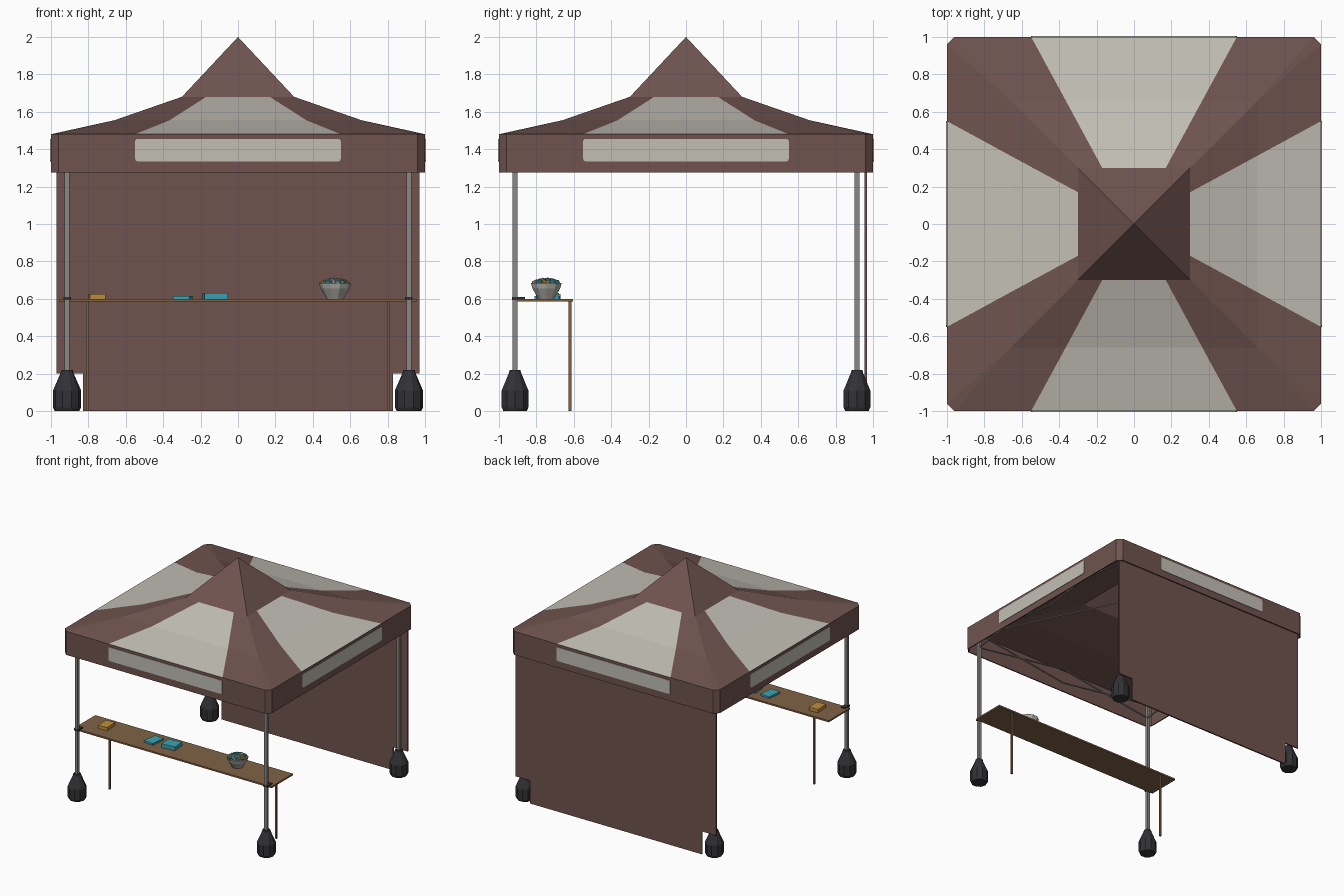
import bpy, bmesh, math, random
from mathutils import Matrix, Vector

if "Cube" in bpy.data.objects:
    bpy.data.objects.remove(bpy.data.objects["Cube"], do_unlink=True)


def material(name, r, g, b):
    m = bpy.data.materials.new(name)
    m.use_nodes = True
    m.diffuse_color = (r, g, b, 1)
    bsdf = m.node_tree.nodes["Principled BSDF"]
    bsdf.inputs["Base Color"].default_value = (r, g, b, 1)
    bsdf.inputs["Roughness"].default_value = 0.8
    return m


BROWN = material("brown canvas", 0.16, 0.088, 0.078)
PALE = material("pale panel", 0.54, 0.52, 0.46)
METAL = material("grey metal", 0.26, 0.25, 0.23)
DARK = material("charcoal", 0.032, 0.032, 0.038)
WOOD = material("wood", 0.22, 0.125, 0.06)
ORANGE = material("orange", 0.52, 0.27, 0.05)
TEAL = material("teal", 0.045, 0.36, 0.45)
BOWL = material("bowl grey", 0.43, 0.42, 0.39)


def finish(name, bm, *mats):
    mesh = bpy.data.meshes.new(name)
    bm.to_mesh(mesh)
    bm.free()
    for m in mats:
        mesh.materials.append(m)
    ob = bpy.data.objects.new(name, mesh)
    bpy.context.collection.objects.link(ob)
    return ob


def box(name, mat, center, size, turn=0, bevel_y=0):
    bm = bmesh.new()
    bmesh.ops.create_cube(bm, size=1)
    bmesh.ops.scale(bm, vec=size, verts=bm.verts)
    if bevel_y:
        edges = [e for e in bm.edges if abs((e.verts[0].co - e.verts[1].co).normalized().y) > 0.9]
        bmesh.ops.bevel(bm, geom=edges, offset=bevel_y, segments=3, profile=0.5, affect='EDGES')
    ob = finish(name, bm, mat)
    ob.matrix_world = Matrix.Translation(center) @ Matrix.Rotation(turn, 4, 'Z')
    return ob


def bar(name, a, b, radius=0.007):
    a, b = Vector(a), Vector(b)
    bm = bmesh.new()
    bmesh.ops.create_cone(bm, cap_ends=True, segments=6, radius1=radius, radius2=radius, depth=(b - a).length)
    ob = finish(name, bm, METAL)
    ob.matrix_world = Matrix.Translation((a + b) / 2) @ (b - a).to_track_quat('Z', 'Y').to_matrix().to_4x4()
    return ob


def lathe(name, mat, profile, center, sides):
    bm = bmesh.new()
    rings = [[bm.verts.new((r * math.cos(math.tau * i / sides), r * math.sin(math.tau * i / sides), z))
              for i in range(sides)] for r, z in profile]
    for low, high in zip(rings, rings[1:]):
        for i in range(sides):
            j = (i + 1) % sides
            bm.faces.new((low[i], low[j], high[j], high[i]))
    bm.faces.new(rings[0][::-1])
    bm.faces.new(rings[-1])
    ob = finish(name, bm, mat)
    ob.location = center
    return ob


# Canopy: rings of (half width, panel half width, distance out, height), repeated on four sides
RINGS = [(0.96, 0.55, 1, 1.275), (0.96, 0.55, 1, 1.48), (0.66, 0.365, 0.66, 1.555), (0.3, 0.17, 0.3, 1.68)]
bm = bmesh.new()
for side in range(4):
    spin = Matrix.Rotation(side * math.pi / 2, 3, 'Z')

    def face(points, index):
        f = bm.faces.new([bm.verts.new(spin @ Vector(p)) for p in points])
        f.material_index = index

    def row(ring):
        w, p, out, z = ring
        return [(x, -out, z) for x in (-w, -p, p, w)]

    for level, (low, high) in enumerate(zip(RINGS, RINGS[1:])):
        a, b = row(low), row(high)
        for i in range(3):
            face((a[i], a[i + 1], b[i + 1], b[i]), 0 if i == 1 and level > 0 else 1)
    top = row(RINGS[-1])
    for i in range(3):
        face((top[i], top[i + 1], (0, 0, 2)), 1)
    # Cut corner of the valance and eave
    lo, hi = RINGS[0][3], RINGS[1][3]
    face(((0.96, -1, lo), (1, -0.96, lo), (1, -0.96, hi), (0.96, -1, hi)), 1)
    face(((0.96, -1, hi), (1, -0.96, hi), (0.66, -0.66, RINGS[2][3])), 1)
bmesh.ops.remove_doubles(bm, verts=bm.verts, dist=0.0005)
canopy = finish("canopy", bm, PALE, BROWN)
shell = canopy.modifiers.new("cloth thickness", 'SOLIDIFY')
shell.thickness = 0.01
shell.offset = -1
shell.material_offset = 1

# Pale plates on the valance
for side, label in enumerate(("front", "left", "back", "right")):
    turn = side * math.pi / 2
    center = Matrix.Rotation(turn, 3, 'Z') @ Vector((0, -1.001, 1.395))
    box(label + "_valance_panel", PALE, center, (1.1, 0.006, 0.12), turn, bevel_y=0.014)

# Back wall with cut-outs around the leg weights
bm = bmesh.new()
half = [(0.83, 0), (0.83, 0.2), (0.97, 0.2), (0.97, 1.3)]
outline = half + [(-x, z) for x, z in reversed(half)]
wall = bm.faces.new([bm.verts.new((x, 0.955, z)) for x, z in outline])
grown = bmesh.ops.extrude_face_region(bm, geom=[wall])["geom"]
bmesh.ops.translate(bm, vec=(0, 0.013, 0), verts=[g for g in grown if isinstance(g, bmesh.types.BMVert)])
bmesh.ops.recalc_face_normals(bm, faces=bm.faces)
finish("back_wall", bm, BROWN)

# Posts, weights and roof rafters
P = 0.914
WEIGHT = [(0.066, 0), (0.075, 0.02), (0.075, 0.11), (0.034, 0.205), (0.03, 0.22)]
for sx, xname in ((1, "left"), (-1, "right")):
    for sy, yname in ((-1, "front"), (1, "back")):
        tag = yname + "_" + xname
        box(tag + "_post", METAL, (sx * P, sy * P, 0.73), (0.026, 0.026, 1.44))
        lathe(tag + "_weight", DARK, WEIGHT, (sx * P, sy * P, 0), 10)
        bar(tag + "_rafter", (sx * P, sy * P, 1.43), (0, 0, 1.7))
bar("centre_pole", (0, 0, 1.66), (0, 0, 1.96), 0.012)

# Scissor trusses between the posts
for side in range(4):
    spin = Matrix.Rotation(side * math.pi / 2, 3, 'Z')
    for s in (-1, 1):
        for za, zb in ((1.3, 1.43), (1.43, 1.3)):
            bar("truss_bar", spin @ Vector((s * P, -P, za)), spin @ Vector((0, -P, zb)))

# Counter with two legs, clamped to the front posts
box("counter_top", WOOD, (0, -0.753, 0.592), (1.91, 0.296, 0.014))
for s, label in ((1, "left"), (-1, "right")):
    box(label + "_counter_leg", WOOD, (s * 0.805, -0.621, 0.293), (0.016, 0.016, 0.586))
    box(label + "_clamp", DARK, (s * P, -0.895, 0.602), (0.04, 0.07, 0.014))

# Flat boxes on the counter
box("orange_box", ORANGE, (-0.755, -0.735, 0.613), (0.085, 0.12, 0.028), 0.08)
box("thin_teal_box", TEAL, (-0.295, -0.74, 0.607), (0.09, 0.13, 0.016), -0.12)
box("thick_teal_box", TEAL, (-0.122, -0.74, 0.615), (0.125, 0.11, 0.032), 0.1)

# Bowl filled with sweets
BOWL_PROFILE = [(0.045, 0), (0.052, 0.012), (0.078, 0.055), (0.087, 0.085), (0.08, 0.085), (0.07, 0.06)]
lathe("bowl", BOWL, BOWL_PROFILE, (0.519, -0.747, 0.6), 10)
random.seed(4)
bm = bmesh.new()
for i in range(26):
    angle, r = i * 2.4, 0.068 * math.sqrt(i / 26)
    spot = Vector((r * math.cos(angle), r * math.sin(angle), 0.098 - 3.5 * r * r))
    tilt = Matrix.Rotation(random.uniform(0, 3), 4, (1, random.random(), 0.5))
    made = bmesh.ops.create_icosphere(bm, subdivisions=1, radius=0.017, matrix=Matrix.Translation(spot) @ tilt)
    for f in {f for v in made["verts"] for f in v.link_faces}:
        f.material_index = (0, 1, 0, 2)[i % 4]
sweets = finish("sweets", bm, TEAL, ORANGE, BOWL)
sweets.location = (0.519, -0.747, 0.6)
